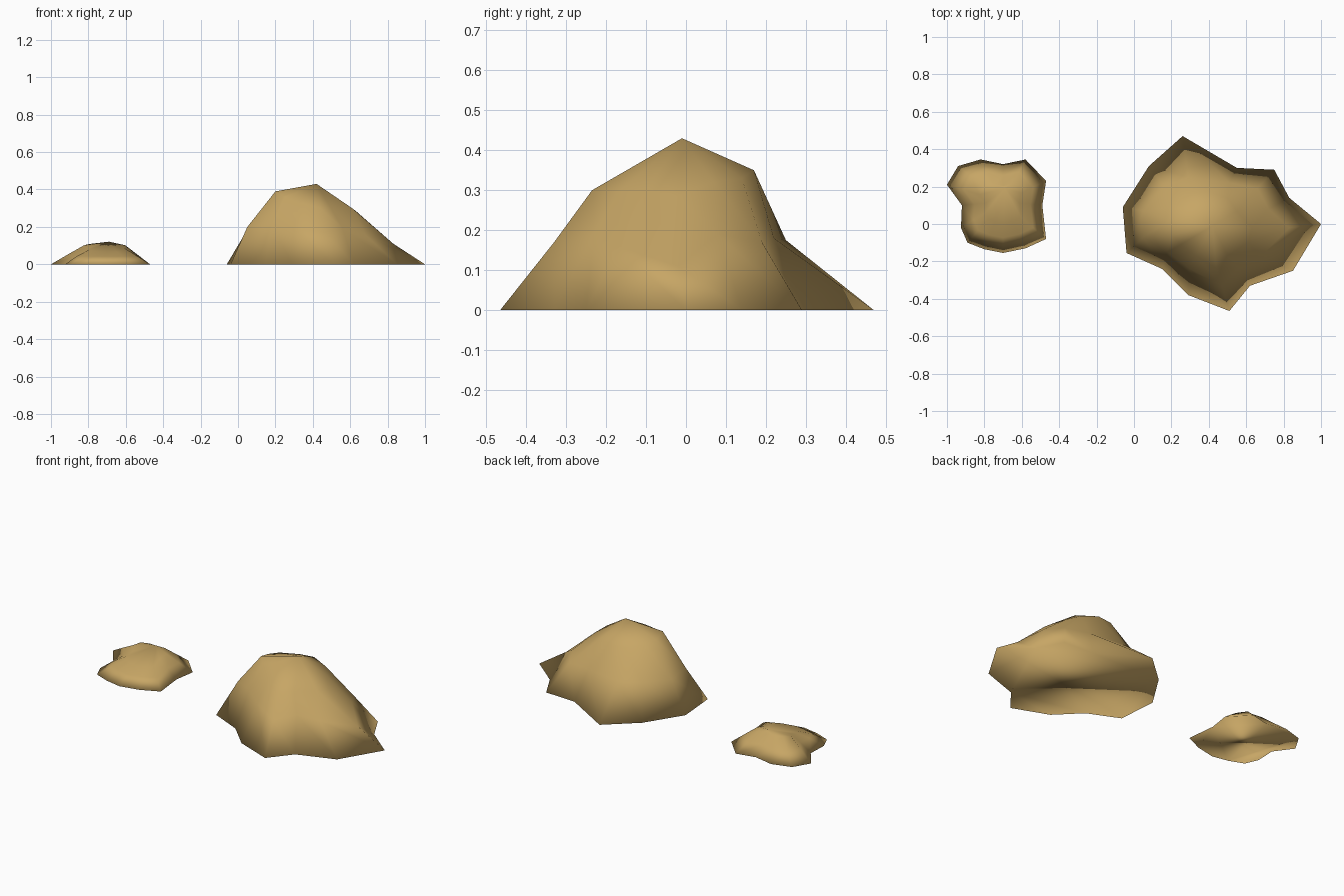
import bpy, bmesh
from mathutils import Vector

if "Cube" in bpy.data.objects:
    bpy.data.objects.remove(bpy.data.objects["Cube"])

sand = bpy.data.materials.new("sandstone")
sand.diffuse_color = (0.57, 0.38, 0.13, 1)
sand.use_nodes = True
sand.node_tree.nodes["Principled BSDF"].inputs["Base Color"].default_value = sand.diffuse_color


def build_rock(name, rings, peak):
    """Loft a rock through matching rings, cap the base, fan to the peak."""
    bm = bmesh.new()
    loops = [[bm.verts.new(p) for p in ring] for ring in rings]
    n = len(loops[0])
    bm.faces.new(loops[0])
    for low, high in zip(loops, loops[1:]):
        for i in range(n):
            j = (i + 1) % n
            bm.faces.new((low[i], low[j], high[j], high[i]))
    tip = bm.verts.new(peak)
    for i in range(n):
        bm.faces.new((loops[-1][i], loops[-1][(i + 1) % n], tip))
    bmesh.ops.recalc_face_normals(bm, faces=bm.faces[:])
    mesh = bpy.data.meshes.new(name)
    bm.to_mesh(mesh)
    bm.free()
    mesh.materials.append(sand)
    mesh.shade_smooth()
    obj = bpy.data.objects.new(name, mesh)
    bpy.context.collection.objects.link(obj)
    return obj


# Large rock: spurred base, shoulder and crown outlines
base = [(1, 0, 0), (.85, -.25, 0), (.62, -.33, 0), (.51, -.465, 0), (.29, -.38, 0),
        (.15, -.24, 0), (-.04, -.155, 0), (-.06, .09, 0), (.08, .31, 0),
        (.26, .47, 0), (.55, .30, 0), (.75, .29, 0), (.83, .14, 0)]
shoulder = [(.83, -.02, .11), (.68, -.17, .16), (.56, -.23, .19), (.47, -.33, .17),
            (.30, -.24, .19), (.18, -.15, .21), (.05, -.07, .20), (.05, .07, .185),
            (.16, .20, .185), (.29, .25, .175), (.51, .22, .18), (.66, .19, .17),
            (.72, .08, .19)]
crown = [(.63, -.02, .285), (.61, -.10, .30), (.50, -.17, .295), (.44, -.235, .30),
         (.33, -.17, .33), (.25, -.11, .36), (.20, -.06, .39), (.19, .02, .37),
         (.22, .09, .36), (.31, .165, .345), (.40, .17, .35), (.50, .14, .33),
         (.55, .07, .32)]
build_rock("large_rock", [base, shoulder, crown], (.42, -.01, .43))

# Small rock: lobed base drawn inward, higher towards the back
outline = [(-.47, .23), (-.58, .345), (-.70, .32), (-.82, .345), (-.94, .31),
           (-1, .21), (-.92, .10), (-.925, -.02), (-.89, -.10), (-.80, -.135),
           (-.70, -.155), (-.58, -.13), (-.47, -.08), (-.49, .10)]
centre = Vector((-.70, .12))


def inset(scale, z_front, z_back):
    ring = []
    for p in outline:
        q = centre + (Vector(p) - centre) * scale
        t = min(max((p[1] + .155) / .45, 0), 1)
        ring.append((q.x, q.y, z_front + (z_back - z_front) * t))
    return ring


build_rock("small_rock", [inset(1, 0, 0), inset(.7, .042, .055), inset(.42, .066, .108)],
           (-.69, .19, .121))
